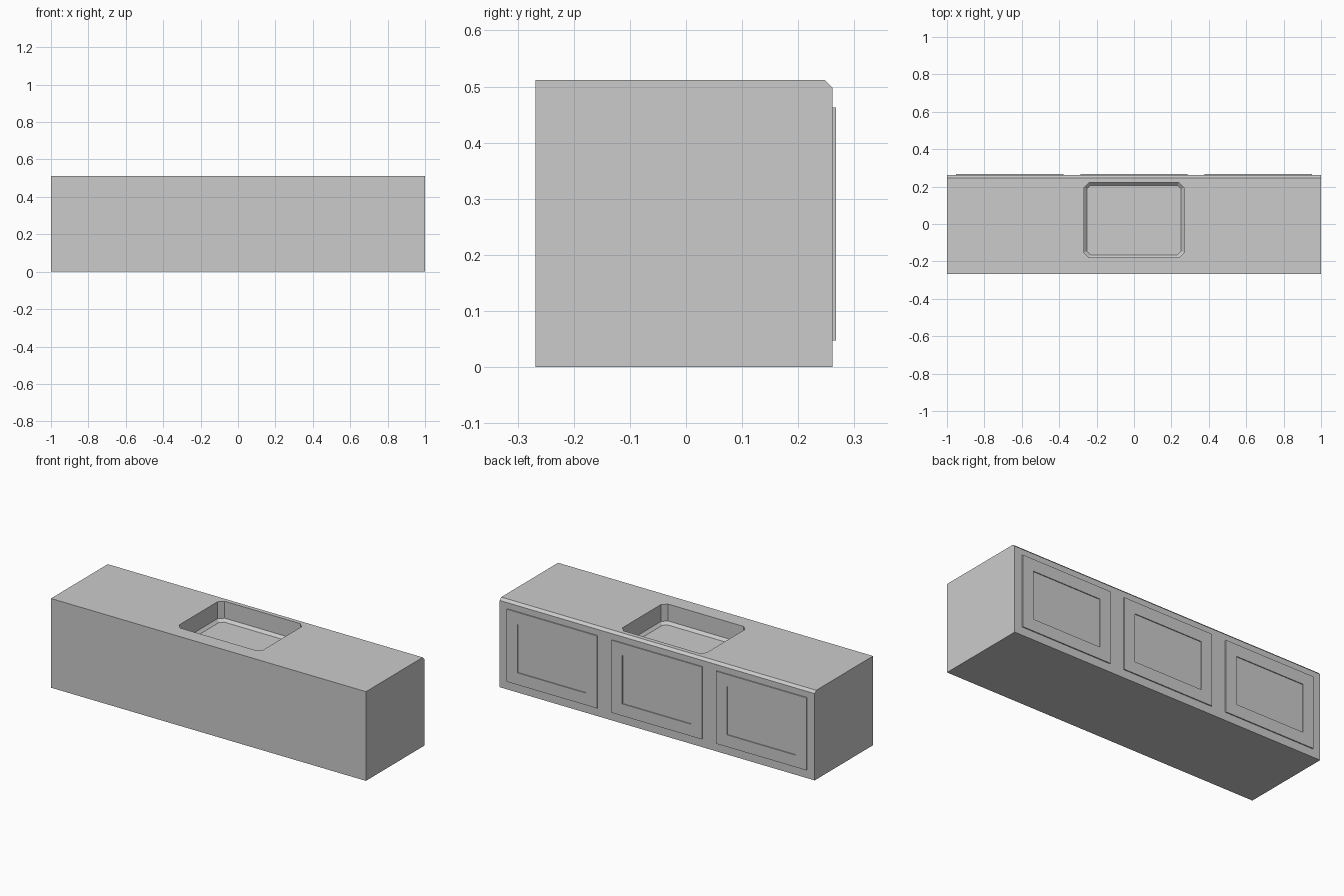
import bpy, bmesh

if "Cube" in bpy.data.objects:
    bpy.data.objects.remove(bpy.data.objects["Cube"])

W, Y0, Y1, H = 1.0, -0.268, 0.261, 0.512


def finish(bm, name):
    bmesh.ops.recalc_face_normals(bm, faces=bm.faces)
    me = bpy.data.meshes.new(name)
    bm.to_mesh(me)
    bm.free()
    ob = bpy.data.objects.new(name, me)
    bpy.context.collection.objects.link(ob)
    return ob


def loft(name, rings):
    """Closed solid through matching rings of points, capped at both ends."""
    bm = bmesh.new()
    rows = [[bm.verts.new(p) for p in r] for r in rings]
    n = len(rows[0])
    for a, b in zip(rows, rows[1:]):
        for i in range(n):
            j = (i + 1) % n
            bm.faces.new((a[i], a[j], b[j], b[i]))
    bm.faces.new(rows[0])
    bm.faces.new(rows[-1])
    return finish(bm, name)


def cut_corner_rect(hx, y0, y1, c, z):
    return [(-hx + c, y0, z), (hx - c, y0, z), (hx, y0 + c, z), (hx, y1 - c, z),
            (hx - c, y1, z), (-hx + c, y1, z), (-hx, y1 - c, z), (-hx, y0 + c, z)]


def rect(cx, hx, z0, z1, y):
    return [(cx - hx, y, z0), (cx + hx, y, z0), (cx + hx, y, z1), (cx - hx, y, z1)]


# Cabinet body: side profile with a chamfered top edge, extruded along x
profile = [(Y0, 0), (Y1, 0), (Y1, H - 0.014), (Y1 - 0.014, H), (Y0, H)]
body = loft("cabinet_body", [[(x, y, z) for y, z in profile] for x in (-W, W)])

# Basin recess: straight walls with a chamfer down to the floor
cutter = loft("basin_cutter", [
    cut_corner_rect(0.252, -0.165, 0.207, 0.02, H - 0.112),
    cut_corner_rect(0.267, -0.18, 0.222, 0.027, H - 0.097),
    cut_corner_rect(0.267, -0.18, 0.222, 0.027, H + 0.1)])
cutter.hide_render = True
mod = body.modifiers.new("basin", "BOOLEAN")
mod.operation = "DIFFERENCE"
mod.solver = "EXACT"
mod.object = cutter
bpy.context.view_layer.objects.active = body
bpy.ops.object.modifier_apply(modifier=mod.name)
bpy.data.objects.remove(cutter)

# Three raised doors, each with a sunken panel
HX, Z0, Z1, M = 0.287, 0.047, 0.463, 0.069
for side, cx in (("left", -0.665), ("middle", 0), ("right", 0.665)):
    loft(side + "_door", [
        rect(cx, HX, Z0, Z1, Y1 - 0.004),
        rect(cx, HX, Z0, Z1, Y1 + 0.006),
        rect(cx, HX - M, Z0 + M, Z1 - M, Y1 + 0.006),
        rect(cx, HX - M, Z0 + M, Z1 - M, Y1 + 0.001)])
